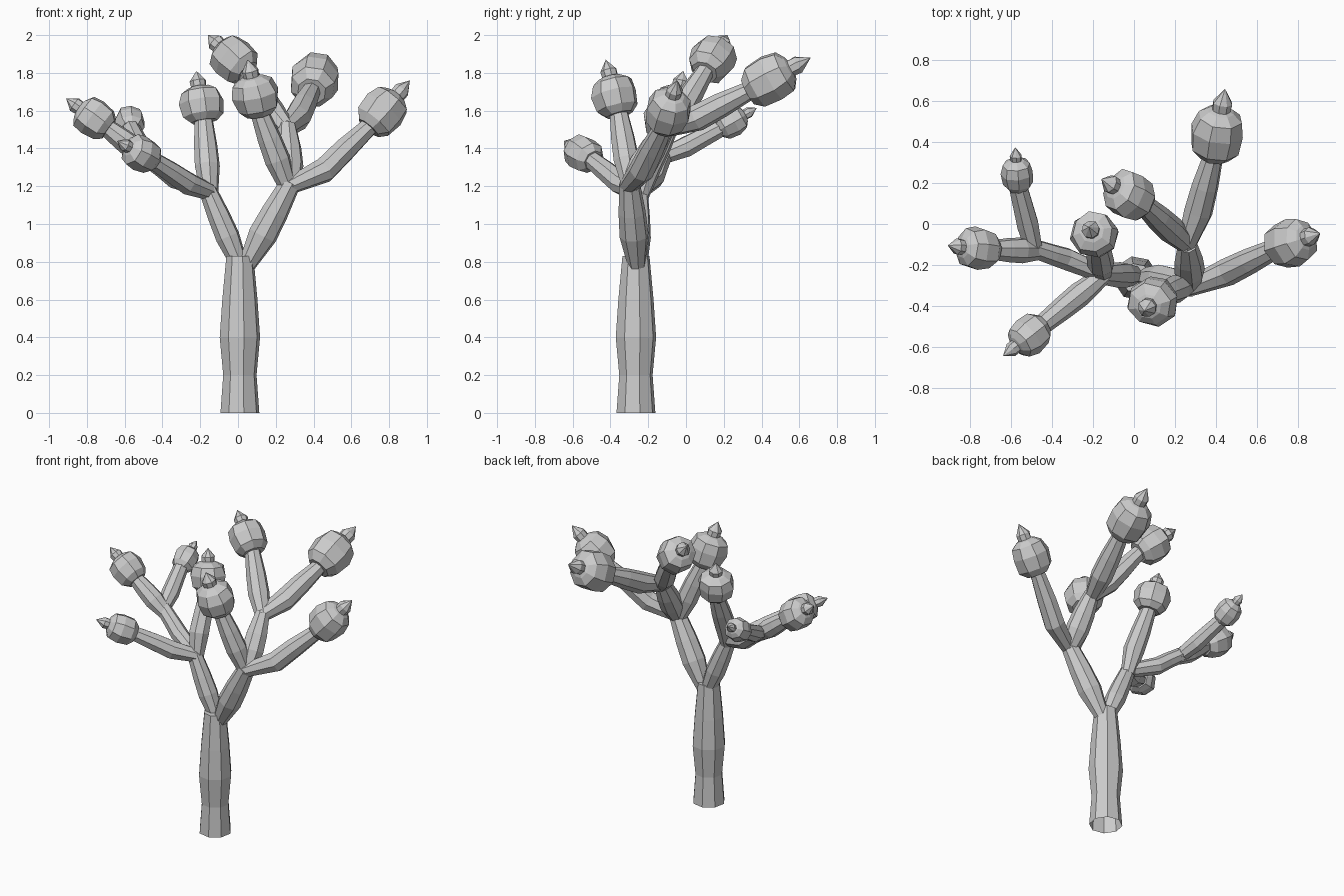
import bpy, bmesh, random
from math import cos, sin, tau
from mathutils import Vector

if "Cube" in bpy.data.objects:
    bpy.data.objects.remove(bpy.data.objects["Cube"])

random.seed(4)


def tube(name, points, radii, sides=8, jitter=0.0, cap_start=True, twist=0.2):
    """Flat-faced tube through points with one ring per point."""
    pts = [Vector(p) for p in points]
    bm = bmesh.new()
    rings = []
    ref = Vector((0, 1, 0))
    for i, p in enumerate(pts):
        d = (pts[min(i + 1, len(pts) - 1)] - pts[max(i - 1, 0)]).normalized()
        u = (ref - d * ref.dot(d)).normalized()
        v = d.cross(u)
        ref = u
        if radii[i] == 0:
            rings.append([bm.verts.new(p)])
            continue
        ring = []
        for k in range(sides):
            a = tau * k / sides + twist
            r = radii[i] * (1 + random.uniform(-jitter, jitter))
            ring.append(bm.verts.new(p + (u * cos(a) + v * sin(a)) * r))
        rings.append(ring)
    for a, b in zip(rings, rings[1:]):
        for k in range(sides):
            n = (k + 1) % sides
            if len(b) == 1:
                bm.faces.new((a[k], a[n], b[0]))
            else:
                bm.faces.new((a[k], a[n], b[n], b[k]))
    if cap_start:
        bm.faces.new(rings[0])
    if len(rings[-1]) > 1:
        bm.faces.new(rings[-1])
    bmesh.ops.recalc_face_normals(bm, faces=bm.faces)
    me = bpy.data.meshes.new(name)
    bm.to_mesh(me)
    bm.free()
    ob = bpy.data.objects.new(name, me)
    bpy.context.collection.objects.link(ob)
    return ob


def limb(name, start, end, fat=0.068, bend=(0, 0, 0), tip=0.048):
    """Branch segment swelling in the middle."""
    a, b, o = Vector(start), Vector(end), Vector(bend)
    pts = [a, a.lerp(b, 0.38) + o, a.lerp(b, 0.65) + o * 0.5, b]
    tube(name, pts, [0.045, fat, fat * 0.93, tip])


def bud(name, centre, tip, radius):
    """Rounded bud with a pointed tip."""
    c, t = Vector(centre), Vector(tip)
    profile = [(-0.62, 0.6), (-0.42, 0.92), (0, 1.02), (0.33, 0.88),
               (0.47, 0.52), (0.5, 0.36), (0.68, 0.38), (1, 0)]
    tube(name, [c + (t - c) * k for k, r in profile],
         [radius * r for k, r in profile], jitter=0.05)


# Trunk, open at the base
tube("trunk", [(0.01, -0.265, z) for z in (0, 0.2, 0.4, 0.6, 0.83)],
     [0.105, 0.09, 0.109, 0.095, 0.073], cap_start=False)

# Main forks
left, right = (-0.16, -0.25, 1.18), (0.28, -0.3, 1.22)
left_fork, right_fork = (-0.49, -0.12, 1.36), (0.26, -0.1, 1.52)
limb("left_bough", (0.01, -0.25, 0.78), left, 0.065)
limb("right_bough", (0.04, -0.26, 0.77), right, 0.078, tip=0.055)
limb("left_outer_bough", (-0.14, -0.25, 1.17), left_fork, 0.056, (-0.06, 0.03, 0))
limb("right_back_bough", (0.28, -0.31, 1.18), right_fork, 0.075)

# Twigs with buds: start, bud centre, bud tip, bud radius, bend
twigs = {
    "left_upright": ((-0.15, -0.24, 1.15), (-0.195, -0.05, 1.645), (-0.22, -0.015, 1.81), 0.115, (0, -0.02, 0)),
    "left_front": ((-0.15, -0.25, 1.17), (-0.52, -0.55, 1.375), (-0.64, -0.645, 1.44), 0.095, (0, 0, -0.02)),
    "left_outer": ((-0.46, -0.13, 1.33), (-0.77, -0.12, 1.565), (-0.91, -0.105, 1.665), 0.105, (0, 0, 0)),
    "left_back": ((-0.49, -0.12, 1.36), (-0.572, 0.25, 1.545), (-0.58, 0.375, 1.615), 0.078, (0, 0, -0.01)),
    "right_outer": ((0.27, -0.31, 1.2), (0.775, -0.09, 1.605), (0.91, -0.045, 1.76), 0.12, (0.02, 0, -0.04)),
    "right_front": ((0.27, -0.29, 1.18), (0.09, -0.38, 1.69), (0.05, -0.425, 1.87), 0.122, (0, 0, 0)),
    "right_inner": ((0.27, -0.11, 1.49), (-0.03, 0.145, 1.88), (-0.16, 0.22, 2.0), 0.12, (0, 0, -0.02)),
    "right_back": ((0.25, -0.12, 1.5), (0.41, 0.455, 1.77), (0.445, 0.66, 1.88), 0.13, (0.01, 0, -0.02)),
}
for name, (start, centre, tip, radius, bend) in twigs.items():
    c, t = Vector(centre), Vector(tip)
    limb(name + "_twig", start, c - (t - c) * 0.5, 0.035 + radius * 0.28, bend)
    bud(name + "_bud", centre, tip, radius)
